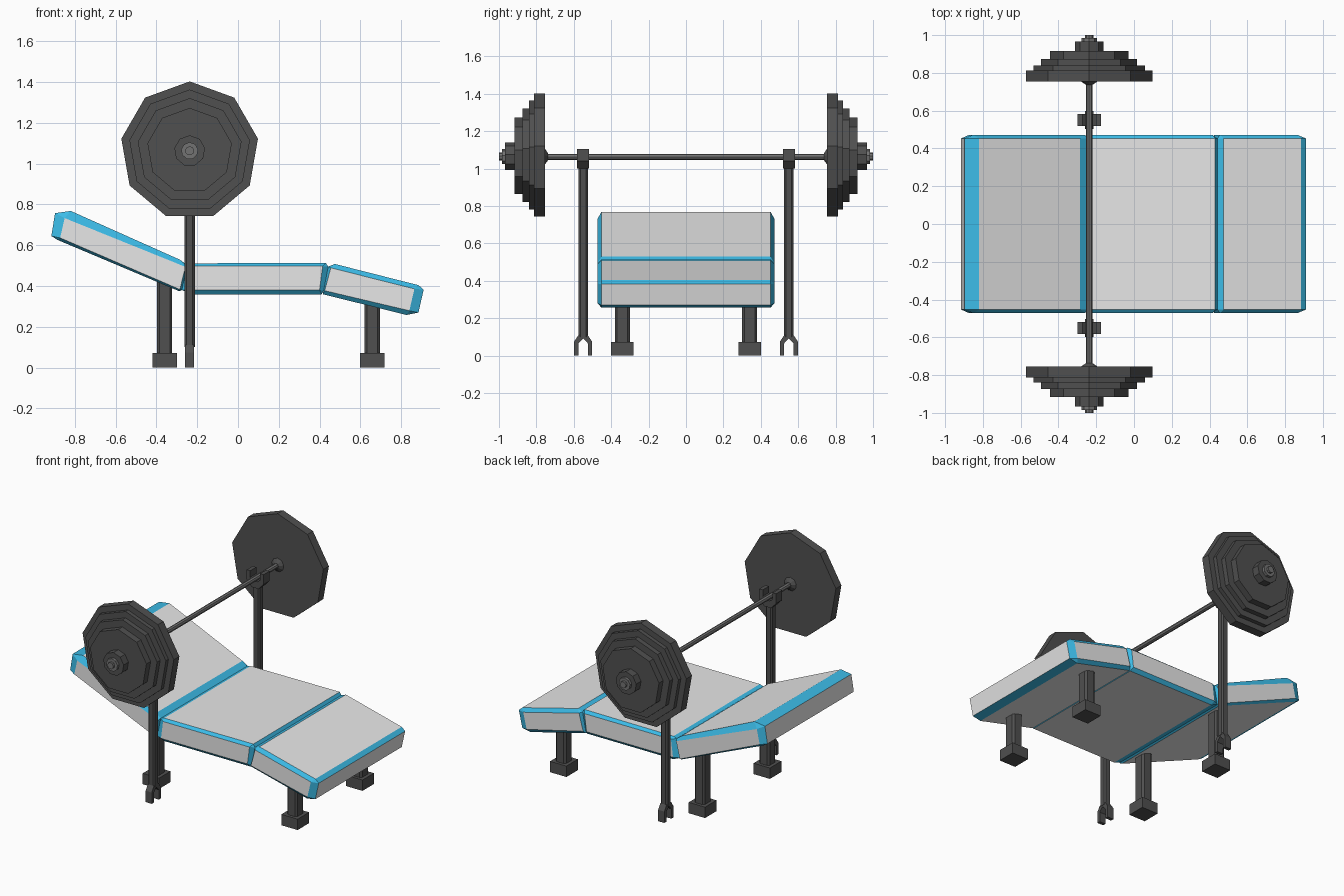
import bpy, bmesh, math
from mathutils import Vector

if "Cube" in bpy.data.objects:
    bpy.data.objects.remove(bpy.data.objects["Cube"])


def material(name, r, g, b):
    m = bpy.data.materials.new(name)
    m.use_nodes = True
    m.diffuse_color = (r, g, b, 1)
    m.node_tree.nodes["Principled BSDF"].inputs["Base Color"].default_value = (r, g, b, 1)
    return m


PAD = material("pale_pad", 0.8, 0.8, 0.8)
TRIM = material("blue_trim", 0.045, 0.5, 0.8)
IRON = material("dark_iron", 0.08, 0.08, 0.08)
STEEL = material("grey_steel", 0.17, 0.17, 0.17)


def finish(name, bm, *mats):
    bmesh.ops.recalc_face_normals(bm, faces=bm.faces)
    me = bpy.data.meshes.new(name)
    bm.to_mesh(me)
    bm.free()
    ob = bpy.data.objects.new(name, me)
    for m in mats:
        me.materials.append(m)
    bpy.context.collection.objects.link(ob)
    return ob


def cushion(name, top, bottom, side, left, right):
    """Chamfered block: pale panels joined by blue chamfers.
    Each panel lists its (x, z) points, left before right, top before bottom."""
    bm = bmesh.new()
    v = {}
    corners = [(x, y, z) for x in (0, 1) for y in (-1, 1) for z in (0, 1)]
    for x, y, z in corners:
        spots = ((left, right)[x][1 - z], side[2 * (1 - z) + x], (bottom, top)[z][x])
        for axis, (px, pz) in enumerate(spots):
            v[x, y, z, axis] = bm.verts.new((px, y * (0.472 if axis == 1 else 0.453), pz))
    ends = ((0, 1), (-1, 1), (0, 1))

    def key(a, pa, b, pb, c, pc):
        k = {a: pa, b: pb, c: pc}
        return k[0], k[1], k[2]

    for a in range(3):
        b, c = (a + 1) % 3, (a + 2) % 3
        b0, b1 = ends[b]
        c0, c1 = ends[c]
        for pa in ends[a]:
            # Panel facing along axis a
            bm.faces.new([v[(*key(a, pa, b, p, c, q), a)]
                          for p, q in ((b0, c0), (b1, c0), (b1, c1), (b0, c1))])
            # Chamfers between the panels of axes a and b
            for pb in ends[b]:
                p, q = key(a, pa, b, pb, c, c0), key(a, pa, b, pb, c, c1)
                f = bm.faces.new([v[(*p, a)], v[(*q, a)], v[(*q, b)], v[(*p, b)]])
                f.material_index = 1
    for k in corners:
        bm.faces.new([v[(*k, a)] for a in range(3)]).material_index = 1
    return finish(name, bm, PAD, TRIM)


def box(name, centre, size, bevel=0.0, mat=IRON):
    bm = bmesh.new()
    bmesh.ops.create_cube(bm, size=1)
    for p in bm.verts:
        p.co = Vector(centre) + Vector([a * b for a, b in zip(p.co, size)])
    if bevel:
        upright = [e for e in bm.edges if abs(e.verts[0].co.z - e.verts[1].co.z) > 1e-4]
        bmesh.ops.bevel(bm, geom=upright, offset=bevel, segments=1, affect='EDGES')
    return finish(name, bm, mat)


def extrude(name, outline, axis_x, y, x, depth, along):
    """Extrude an outline of (offset, z) points along x or y."""
    bm = bmesh.new()
    rows = []
    for s in (-0.5, 0.5):
        rows.append([bm.verts.new((x + s * depth, y + o, z) if along == "x"
                                  else (x + o, y + s * depth, z)) for o, z in outline])
    n = len(outline)
    bm.faces.new(rows[0])
    bm.faces.new(rows[1])
    for i in range(n):
        j = (i + 1) % n
        bm.faces.new((rows[0][i], rows[0][j], rows[1][j], rows[1][i]))
    return finish(name, bm, IRON)


BAR_X, BAR_Z = -0.237, 1.063


def lathe(name, profile, sides, mat):
    """Turn a profile of (y, radius) points around the bar's axis."""
    bm = bmesh.new()
    rings = []
    for y, r in profile:
        angles = [math.pi / 2 + math.tau * i / sides for i in range(sides)]
        rings.append([bm.verts.new((BAR_X + r * math.cos(t), y, BAR_Z + r * math.sin(t)))
                      for t in angles])
    for a, b in zip(rings, rings[1:]):
        for i in range(sides):
            j = (i + 1) % sides
            bm.faces.new((a[i], a[j], b[j], b[i]))
    bm.faces.new(rings[0])
    bm.faces.new(rings[-1])
    return finish(name, bm, mat)


# Padded bench in three sections
cushion("back_rest",
        top=((-0.82, 0.768), (-0.285, 0.529)), bottom=((-0.885, 0.626), (-0.287, 0.374)),
        side=((-0.85, 0.733), (-0.258, 0.494), (-0.872, 0.636), (-0.285, 0.383)),
        left=((-0.897, 0.757), (-0.915, 0.645)), right=((-0.25, 0.503), (-0.275, 0.38)))
cushion("seat",
        top=((-0.225, 0.511), (0.43, 0.514)), bottom=((-0.225, 0.359), (0.41, 0.359)),
        side=((-0.22, 0.497), (0.415, 0.497), (-0.235, 0.381), (0.4, 0.381)),
        left=((-0.25, 0.503), (-0.275, 0.38)), right=((0.442, 0.495), (0.42, 0.377)))
cushion("foot_rest",
        top=((0.475, 0.508), (0.885, 0.404)), bottom=((0.415, 0.36), (0.826, 0.258)),
        side=((0.455, 0.489), (0.865, 0.386), (0.425, 0.377), (0.84, 0.279)),
        left=((0.442, 0.495), (0.42, 0.377)), right=((0.91, 0.382), (0.885, 0.27)))

# Bench legs with block feet
for end, x, height in (("head", -0.36, 0.42), ("foot", 0.658, 0.32)):
    for hand, y in (("front", -0.34), ("back", 0.34)):
        box(f"{end}_leg_{hand}", (x, y, height / 2 + 0.02), (0.075, 0.08, height - 0.04), 0.012)
        box(f"{end}_leg_block_{hand}", (x, y, 0.036), (0.12, 0.12, 0.072))

# Rack uprights: forked feet below, open cups above
fork = [(0.025, 0.11), (0.048, 0.075), (0.048, 0), (0.026, 0), (0.026, 0.065), (0, 0.092)]
fork += [(-o, z) for o, z in fork[-2::-1]]
cup = [(0.025, 1.0), (0.062, 1.04), (0.062, 1.105), (0.036, 1.105), (0.036, 1.062), (0.016, 1.045)]
cup += [(-o, z) for o, z in cup[::-1]]
for hand, y in (("front", -0.55), ("back", 0.55)):
    box(f"upright_{hand}", (BAR_X, y, 0.565), (0.05, 0.05, 0.93), 0.01)
    extrude(f"upright_fork_{hand}", fork, 0, y, BAR_X, 0.045, "x")
    extrude(f"bar_cup_{hand}", cup, 0, y, BAR_X, 0.064, "y")

# Barbell: bar, stepped weights, hubs and tips
lathe("bar", [(-0.76, 0.016), (0.76, 0.016)], 8, STEEL)
discs = [(0.755, 0.34), (0.813, 0.3), (0.84, 0.258), (0.873, 0.21), (0.917, 0.076)]
stops = [y for y, r in discs[1:]] + [0.967]
steps = [(0.737, 0.018), (0.755, 0.045)]
for (y, r), stop in zip(discs, stops):
    steps += [(y, r), (stop, r)]
tip = [(0.96, 0.042), (0.985, 0.042), (0.985, 0.022), (1.0, 0.022)]
for hand, s in (("front", -1), ("back", 1)):
    lathe(f"weights_{hand}", [(s * y, r) for y, r in steps], 9, IRON)
    lathe(f"bar_tip_{hand}", [(s * y, r) for y, r in tip], 9, STEEL)
